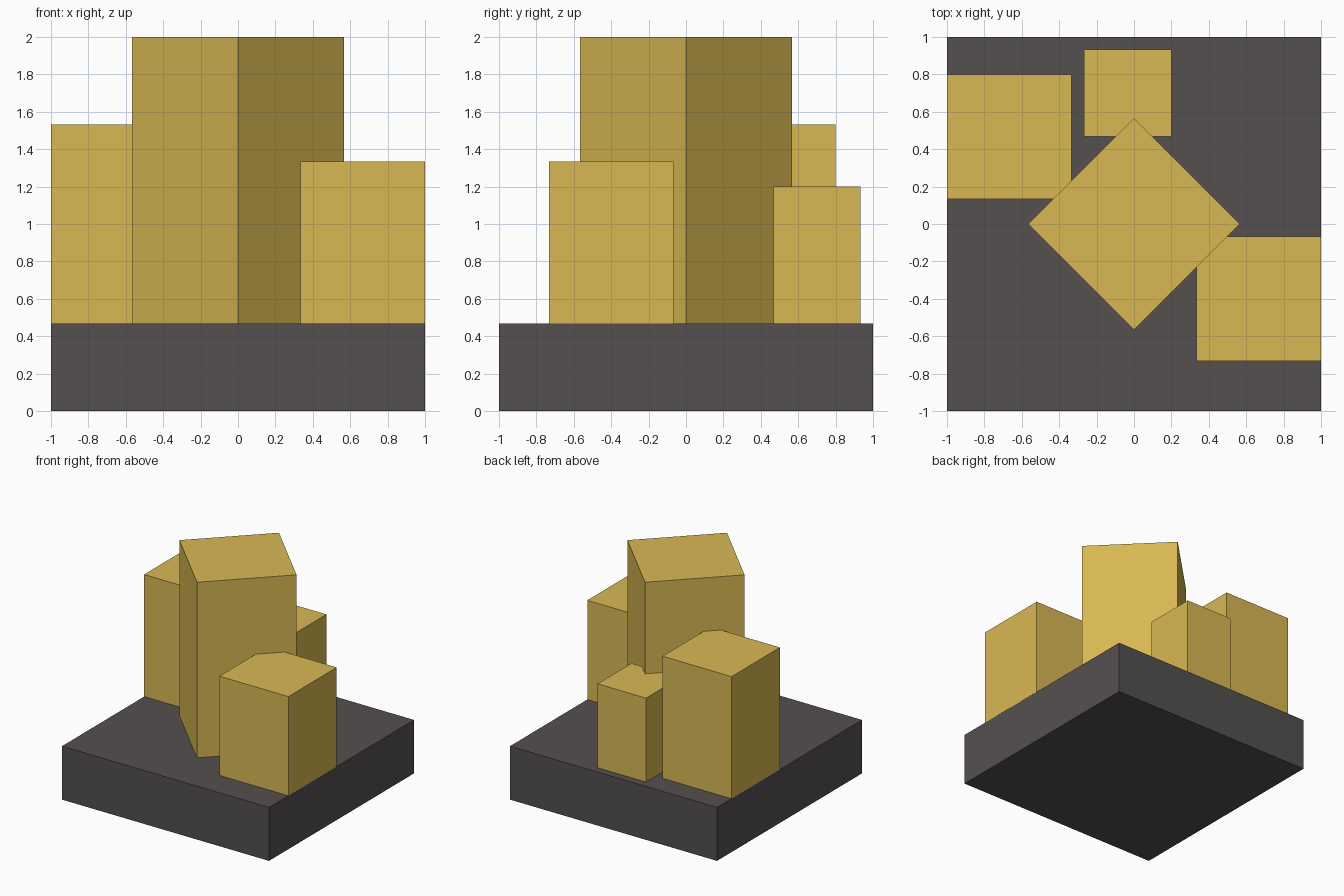
import bpy
import math

cube = bpy.data.objects.get("Cube")
if cube:
    bpy.data.objects.remove(cube, do_unlink=True)


def make_material(name, srgb):
    color = [(c / 255 / 12.92) if c < 11 else ((c / 255 + 0.055) / 1.055) ** 2.4 for c in srgb] + [1]
    mat = bpy.data.materials.new(name)
    mat.use_nodes = True
    mat.diffuse_color = color
    mat.node_tree.nodes["Principled BSDF"].inputs["Base Color"].default_value = color
    return mat


def block(name, x, y, width, bottom, top, mat, turn=0):
    """Square upright block centred on x, y."""
    bpy.ops.mesh.primitive_cube_add(size=1, location=(x, y, (bottom + top) / 2),
                                    rotation=(0, 0, math.radians(turn)))
    obj = bpy.context.object
    obj.name = name
    obj.scale = (width, width, top - bottom)
    bpy.ops.object.transform_apply(location=False, rotation=False, scale=True)
    obj.data.materials.append(mat)
    return obj


gold = make_material("gold", (216, 184, 83))
charcoal = make_material("charcoal", (84, 80, 79))

# Square plinth
DECK = 0.467
block("base", 0, 0, 2, 0, DECK, charcoal)

# Tall tower turned on its corner
block("central_tower", 0, 0, 0.8, DECK, 2, gold, turn=45)

# Lower towers around it
block("right_tower", -0.667, 0.467, 0.667, DECK, 1.533, gold)
block("left_tower", 0.667, -0.4, 0.667, DECK, 1.333, gold)
block("back_tower", -0.033, 0.7, 0.467, DECK, 1.2, gold)
